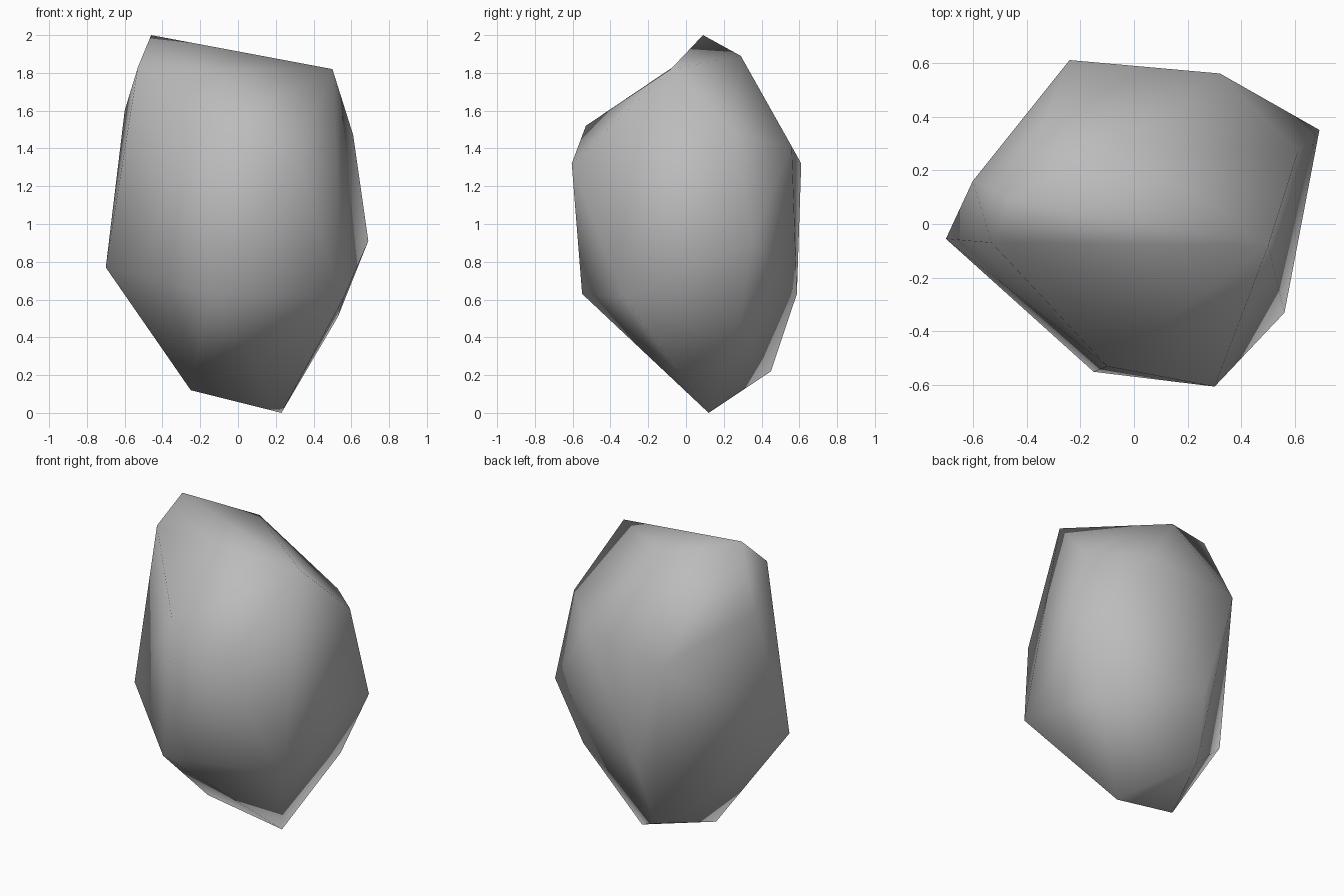
import bpy
import bmesh

old = bpy.data.objects.get("Cube")
if old:
    bpy.data.objects.remove(old, do_unlink=True)


def make_material(name, colour):
    mat = bpy.data.materials.new(name)
    mat.use_nodes = True
    mat.diffuse_color = colour
    mat.node_tree.nodes["Principled BSDF"].inputs["Base Color"].default_value = colour
    return mat


# Corner points of the boulder, grouped from top to bottom
peak = (-.46, .09, 2)
crown_right = (-.53, -.07, 1.83)
crown_left = (.5, -.08, 1.82)
crown_back = (-.05, .29, 1.89)
brow_front = (-.1, -.53, 1.52)

shoulders = [(-.6, .16, 1.6), (.61, .27, 1.47), (.32, .56, 1.41),
             (-.24, .61, 1.32), (.3, -.605, 1.32)]
waist = [(.69, .35, .91), (-.7, -.055, .77), (-.15, -.55, .63),
         (.56, -.33, .61), (-.05, .587, .63), (.53, .29, .51)]
base = [(-.1, .45, .22), (-.25, .05, .12), (.23, .12, 0)]

# Wrap the points in a faceted skin
bm = bmesh.new()
top = [bm.verts.new(p) for p in (peak, brow_front, crown_right, crown_left, crown_back)]
for point in shoulders + waist + base:
    bm.verts.new(point)
bmesh.ops.convex_hull(bm, input=bm.verts[:])

# Turn the edge below the peak so a crease runs across the crown
crease = bm.edges.get(top[:2])
if crease and len(crease.link_faces) == 2:
    bmesh.ops.rotate_edges(bm, edges=[crease], use_ccw=True)
bmesh.ops.recalc_face_normals(bm, faces=bm.faces[:])
for face in bm.faces:
    face.smooth = True

# Boulder object
mesh = bpy.data.meshes.new("boulder")
bm.to_mesh(mesh)
bm.free()
mesh.materials.append(make_material("stone grey", (.5, .5, .5, 1)))
boulder = bpy.data.objects.new("boulder", mesh)
bpy.context.collection.objects.link(boulder)
